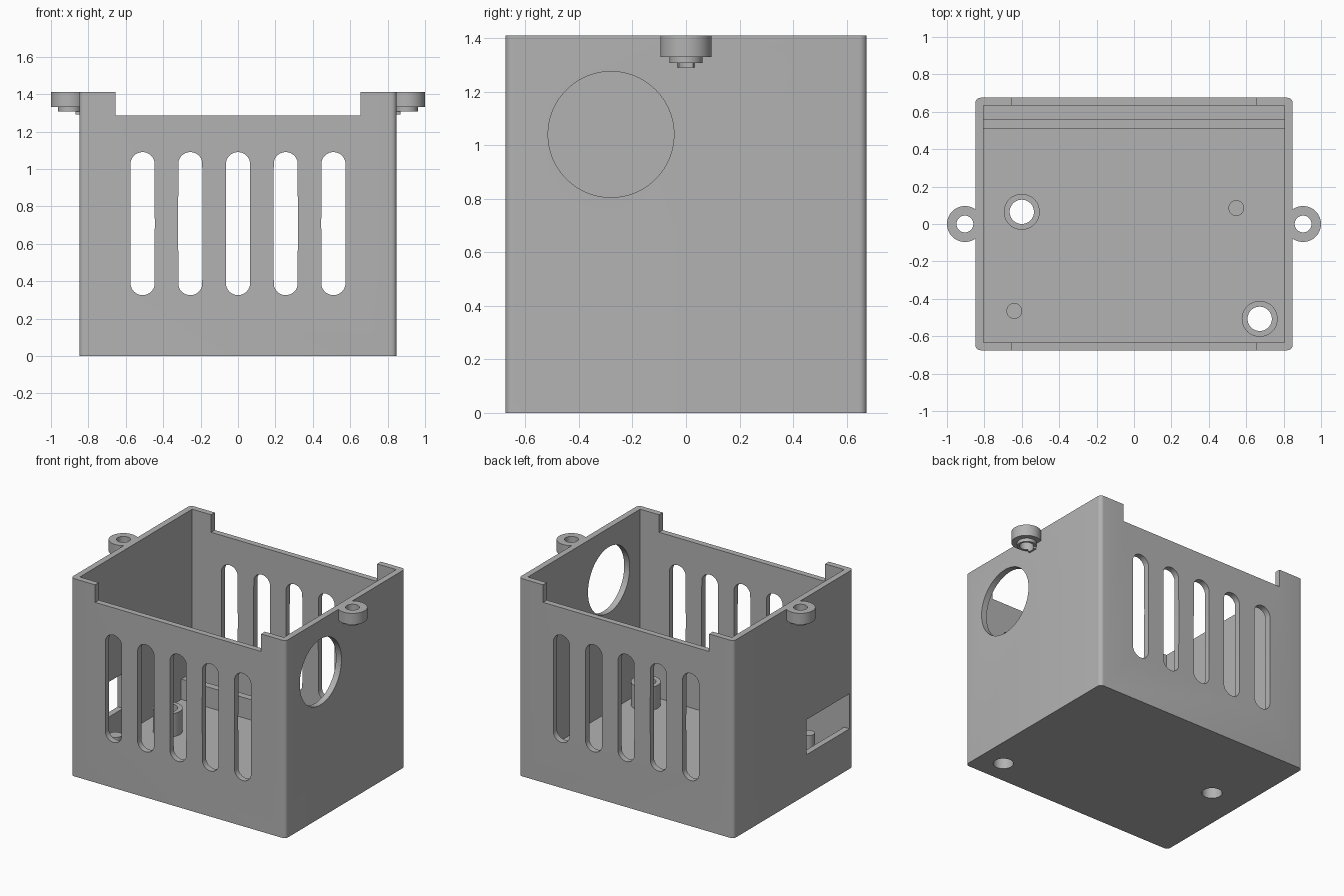
import bpy, bmesh
from math import pi
from mathutils import Matrix

if "Cube" in bpy.data.objects:
    bpy.data.objects.remove(bpy.data.objects["Cube"], do_unlink=True)

grey = bpy.data.materials.new("plain grey")
grey.use_nodes = True
grey.diffuse_color = (0.45, 0.45, 0.45, 1)
grey.node_tree.nodes["Principled BSDF"].inputs["Base Color"].default_value = (0.45, 0.45, 0.45, 1)

W, D, H = 0.848, 0.675, 1.41      # half width, half depth, height
IX, IY, FLOOR = 0.805, 0.633, 0.1  # inner half sizes and floor level


def finish(name, bm):
    mesh = bpy.data.meshes.new(name)
    bm.to_mesh(mesh)
    bm.free()
    mesh.materials.append(grey)
    ob = bpy.data.objects.new(name, mesh)
    bpy.context.collection.objects.link(ob)
    return ob


def box(name, x0, x1, y0, y1, z0, z1, radius=0):
    bm = bmesh.new()
    size = Matrix.Diagonal((x1 - x0, y1 - y0, z1 - z0, 1))
    mid = Matrix.Translation(((x0 + x1) / 2, (y0 + y1) / 2, (z0 + z1) / 2))
    bmesh.ops.create_cube(bm, size=1, matrix=mid @ size)
    if radius:
        upright = [e for e in bm.edges if abs(e.verts[0].co.z - e.verts[1].co.z) > 0.1]
        bmesh.ops.bevel(bm, geom=upright, offset=radius, segments=6, profile=0.5, affect='EDGES')
    return finish(name, bm)


def cylinder(name, x, y, z0, z1, r, sides=48):
    bm = bmesh.new()
    bmesh.ops.create_cone(bm, cap_ends=True, segments=sides, radius1=r, radius2=r,
                          depth=z1 - z0, matrix=Matrix.Translation((x, y, (z0 + z1) / 2)))
    return finish(name, bm)


def cut(ob, cutter):
    mod = ob.modifiers.new("cut", 'BOOLEAN')
    mod.operation, mod.solver, mod.object = 'DIFFERENCE', 'EXACT', cutter
    bpy.context.view_layer.objects.active = ob
    bpy.ops.object.modifier_apply(modifier=mod.name)
    bpy.data.objects.remove(cutter, do_unlink=True)


def slot_cutter(x, r, z0, z1):
    # Stadium outline swept through both the front and back walls
    bm = bmesh.new()
    bmesh.ops.create_cone(bm, cap_ends=True, segments=32, radius1=r, radius2=r, depth=2,
                          matrix=Matrix.Rotation(pi / 2, 4, 'X'))
    half = (z1 - z0) / 2 - r
    for v in bm.verts:
        if abs(v.co.z) < 1e-5:
            continue
        v.co.z += half if v.co.z > 0 else -half
    bmesh.ops.translate(bm, verts=bm.verts, vec=(x, 0, (z0 + z1) / 2))
    return finish("slot_cutter", bm)


# Open case with rounded upright corners
case = box("case", -W, W, -D, D, 0, H, 0.028)
cut(case, box("cavity", -IX, IX, -IY, IY, FLOOR, H + 0.2))

# Notches in the front and back rims
cut(case, box("notch", -0.655, 0.655, -1, 1, 1.285, H + 0.2))

# Ventilation slots
for i in range(-2, 3):
    cut(case, slot_cutter(i * 0.255, 0.065, 0.325, 1.09))

# Round opening in the left wall
hole = cylinder("round_cutter", 0, 0, -0.1, 0.1, 0.235, 96)
hole.matrix_world = Matrix.Translation((W, -0.28, 1.04)) @ Matrix.Rotation(pi / 2, 4, 'Y')
bpy.context.view_layer.update()
cut(case, hole)

# Rectangular port in the right wall
cut(case, box("port_cutter", -1, -0.75, -0.632, -0.145, 0.286, 0.536))

parts = [case]

# Hollow standoffs with holes through the floor
for i, (x, y) in enumerate([(-0.6, 0.065), (0.672, -0.507)]):
    cut(case, cylinder("bore", x, y, -0.1, 0.5, 0.065))
    post = cylinder(f"standoff_{i + 1}", x, y, FLOOR, 0.265, 0.096)
    cut(post, cylinder("bore", x, y, -0.1, 0.5, 0.065))
    parts.append(post)

# Locating pins
for i, (x, y) in enumerate([(-0.64, -0.465), (0.547, 0.085)]):
    parts.append(cylinder(f"pin_{i + 1}", x, y, FLOOR, 0.265, 0.042, 32))

# Low retaining rib near the back wall
parts.append(box("retaining_rib", -IX, IX, 0.51, 0.56, FLOOR, 0.245))

# Screw lugs with stepped undersides
for side, s in (("left", 1), ("right", -1)):
    for name, x, r, z0, z1 in (("screw_lug", 0.904, 0.096, 1.33, H),
                               ("lug_step", 0.9, 0.062, 1.306, 1.33),
                               ("lug_tip", 0.85, 0.032, 1.29, 1.306)):
        lug = cylinder(f"{side}_{name}", s * x, 0, z0, z1, r)
        cut(lug, cylinder("bore", s * 0.904, 0, 1, 2, 0.045))
        cut(lug, box("wall_space", -W, W, -D, D, 0, 2))
        parts.append(lug)

# Smooth curved walls while keeping edges crisp
bpy.ops.object.select_all(action='DESELECT')
for ob in parts:
    ob.select_set(True)
bpy.context.view_layer.objects.active = case
bpy.ops.object.shade_smooth_by_angle(angle=0.5)
